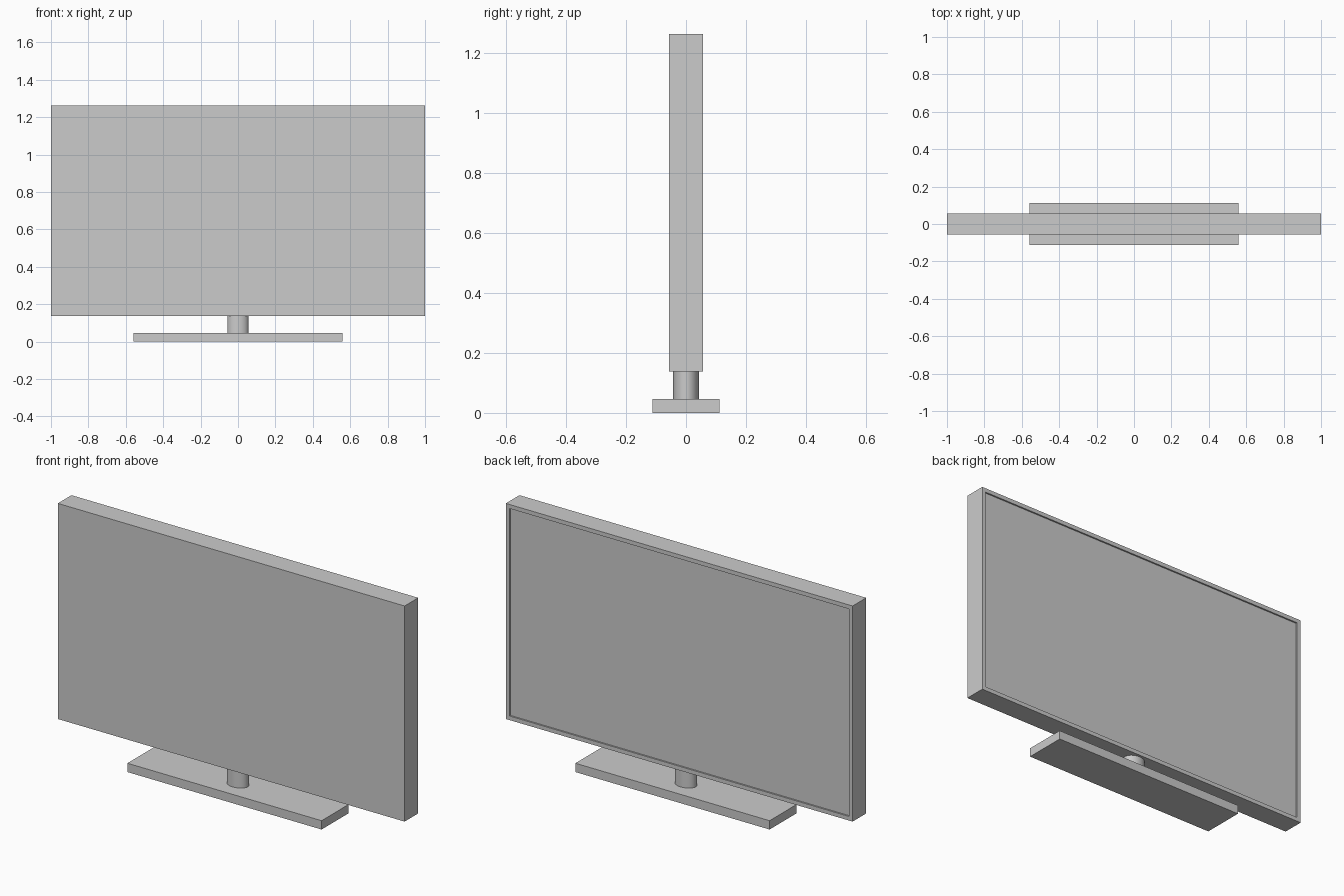
import bpy, bmesh
from mathutils import Vector

if "Cube" in bpy.data.objects:
    bpy.data.objects.remove(bpy.data.objects["Cube"])


def box(name, size, z0):
    """Box of the given size, centred in x and y, with its bottom at z0."""
    bm = bmesh.new()
    bmesh.ops.create_cube(bm, size=1)
    bmesh.ops.scale(bm, vec=Vector(size), verts=bm.verts)
    bmesh.ops.translate(bm, vec=(0, 0, z0 + size[2] / 2), verts=bm.verts)
    mesh = bpy.data.meshes.new(name)
    bm.to_mesh(mesh)
    bm.free()
    obj = bpy.data.objects.new(name, mesh)
    bpy.context.collection.objects.link(obj)
    return obj


# Display panel with a shallow recess inside a thin rim on the +y face
panel = box("display_panel", (2.0, 0.112, 1.124), 0.138)
bm = bmesh.new()
bm.from_mesh(panel.data)
bm.normal_update()
face = max(bm.faces, key=lambda f: f.normal.y)
bmesh.ops.inset_region(bm, faces=[face], thickness=0.03)
inner = bmesh.ops.extrude_face_region(bm, geom=[face])
bmesh.ops.translate(bm, vec=(0, -0.008, 0),
                    verts=[v for v in inner["geom"] if isinstance(v, bmesh.types.BMVert)])
if face.is_valid:
    bmesh.ops.delete(bm, geom=[face], context='FACES_ONLY')
bmesh.ops.recalc_face_normals(bm, faces=bm.faces)
bm.to_mesh(panel.data)
bm.free()

# Flat stand base
box("stand_base", (1.12, 0.222, 0.046), 0.0)

# Oval neck joining the base to the panel
bpy.ops.mesh.primitive_cylinder_add(vertices=32, radius=1, depth=0.094,
                                    location=(0, 0, 0.092))
neck = bpy.context.object
neck.name = "stand_neck"
neck.scale = (0.057, 0.043, 1)
bpy.ops.object.transform_apply(location=False, rotation=False, scale=True)
bpy.ops.object.shade_smooth_by_angle()
